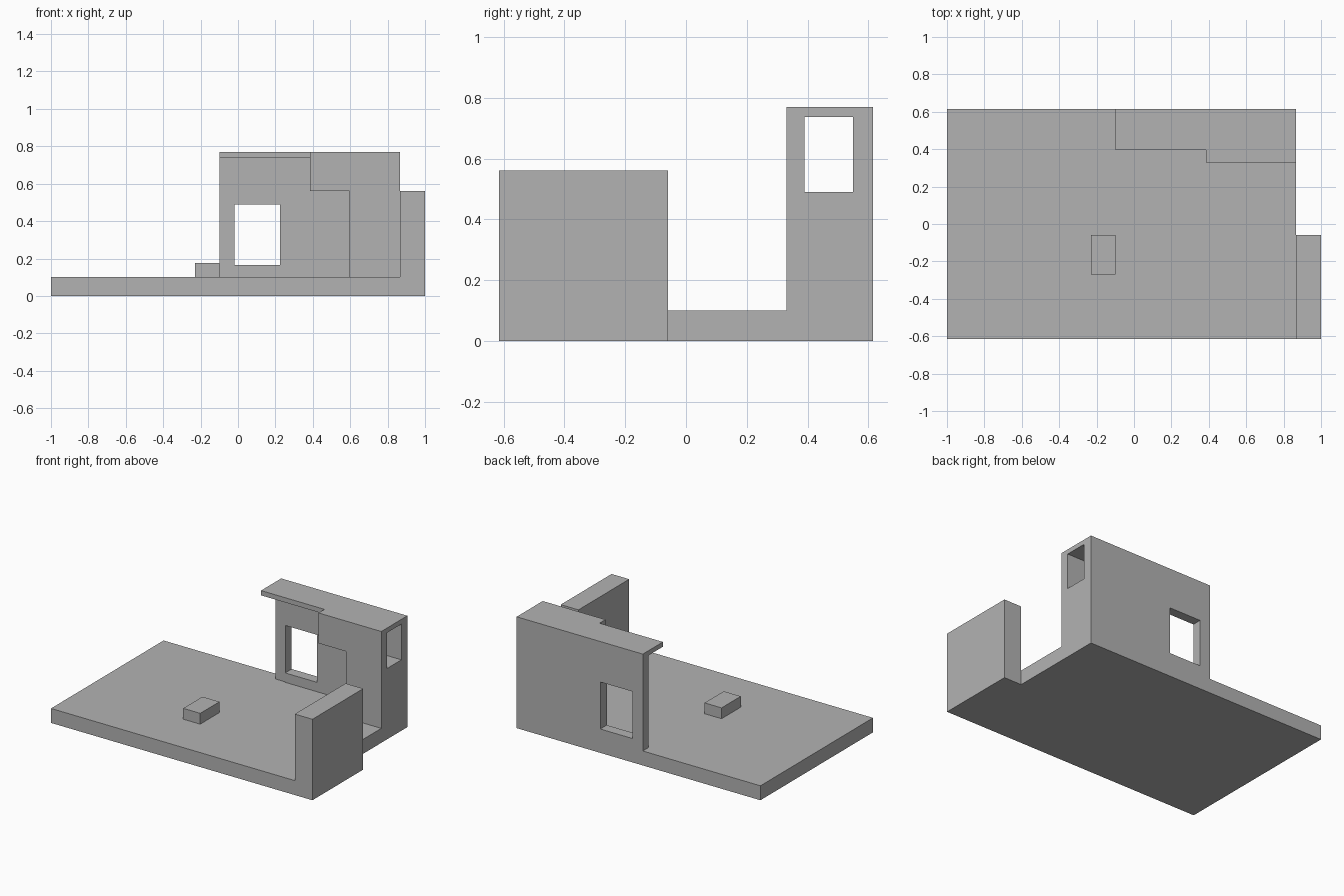
import bpy
import bmesh

cube = bpy.data.objects.get("Cube")
if cube:
    bpy.data.objects.remove(cube, do_unlink=True)

grey = bpy.data.materials.new("plain_grey")
grey.use_nodes = True
grey.diffuse_color = (0.45, 0.45, 0.45, 1)
grey.node_tree.nodes["Principled BSDF"].inputs["Base Color"].default_value = (0.45, 0.45, 0.45, 1)


def prism(name, outline, low, high, axis="z"):
    """Extrude an outline: (x, y) points along z, or (x, z) points along y."""
    bm = bmesh.new()
    place = (lambda a, b: (a, b, low)) if axis == "z" else (lambda a, b: (a, low, b))
    face = bm.faces.new([bm.verts.new(place(a, b)) for a, b in outline])
    grown = bmesh.ops.extrude_face_region(bm, geom=[face])["geom"]
    depth = high - low
    shift = (0, 0, depth) if axis == "z" else (0, depth, 0)
    bmesh.ops.translate(bm, vec=shift, verts=[v for v in grown if isinstance(v, bmesh.types.BMVert)])
    bmesh.ops.recalc_face_normals(bm, faces=bm.faces)
    mesh = bpy.data.meshes.new(name)
    bm.to_mesh(mesh)
    bm.free()
    mesh.materials.append(grey)
    obj = bpy.data.objects.new(name, mesh)
    bpy.context.scene.collection.objects.link(obj)
    return obj


def box(name, x, y, z):
    return prism(name, [(x[0], y[0]), (x[1], y[0]), (x[1], y[1]), (x[0], y[1])], *z)


LEFT, RIGHT, FRONT, BACK = -0.1, 0.865, -0.615, 0.615
FLOOR, LEDGE, CEILING, TOP = 0.1, 0.49, 0.737, 0.77
DOOR, STEP = 0.595, 0.385
INNER = 0.55

# Ground slab, tall side block and small step
box("base_slab", (-1, RIGHT), (FRONT, BACK), (0, FLOOR))
box("side_block", (RIGHT, 1), (FRONT, -0.06), (0, 0.56))
box("small_block", (-0.23, LEFT), (-0.27, -0.06), (FLOOR, 0.175))

# Back wall with its window, in two layers
wall = box("back_wall", (LEFT, RIGHT), (INNER, BACK), (FLOOR, CEILING))
# Lining runs around the window, from its left and top edges
lining = prism("wall_lining", [(-0.02, FLOOR), (DOOR, FLOOR), (DOOR, LEDGE), (0.225, LEDGE),
                               (0.225, 0.165), (-0.02, 0.165)], INNER - 0.006, INNER, "y")
cutter = box("window_cutter", (-0.02, 0.225), (INNER - 0.1, BACK + 0.1), (0.165, LEDGE))
cutter.hide_render = True
cutter.hide_viewport = True
cut = wall.modifiers.new("window", "BOOLEAN")
cut.operation = "DIFFERENCE"
cut.solver = "EXACT"
cut.object = cutter
bpy.context.view_layer.objects.active = wall
bpy.ops.object.modifier_apply(modifier=cut.name)
bpy.data.objects.remove(cutter, do_unlink=True)

# Front wall with a stepped doorway, and the solid end below the side opening
prism("front_wall", [(DOOR, FLOOR), (RIGHT, FLOOR), (RIGHT, CEILING), (STEP, CEILING),
                     (STEP, 0.56), (DOOR, 0.56)], 0.33, 0.39, "y")
box("end_wall", (DOOR, RIGHT), (0.39, INNER), (FLOOR, LEDGE))

# Stepped roof overhanging the window
prism("roof", [(LEFT, 0.395), (STEP, 0.395), (STEP, 0.33), (RIGHT, 0.33),
               (RIGHT, BACK), (LEFT, BACK)], CEILING, TOP)
